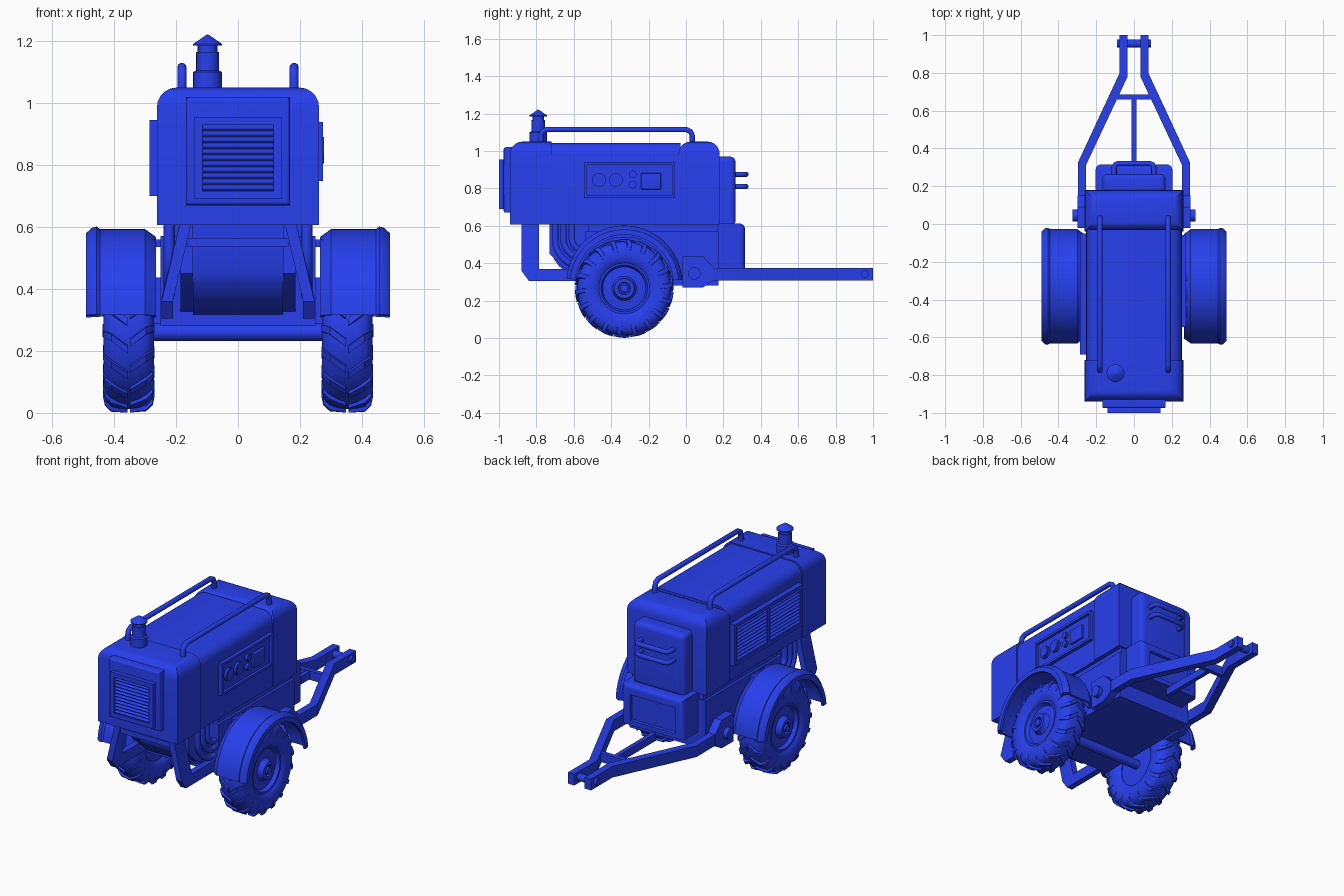
import bpy, bmesh
from math import pi, sin, cos, radians
from mathutils import Matrix, Vector

if "Cube" in bpy.data.objects:
    bpy.data.objects.remove(bpy.data.objects["Cube"])

blue = bpy.data.materials.new("blue_paint")
blue.diffuse_color = (0.02, 0.05, 0.85, 1)
blue.use_nodes = True
blue.node_tree.nodes["Principled BSDF"].inputs["Base Color"].default_value = blue.diffuse_color


def finish(name, bm, mirror=False):
    bmesh.ops.recalc_face_normals(bm, faces=bm.faces)
    me = bpy.data.meshes.new(name)
    bm.to_mesh(me)
    bm.free()
    ob = bpy.data.objects.new(name, me)
    bpy.context.collection.objects.link(ob)
    me.materials.append(blue)
    if mirror:
        ob.modifiers.new("mirror", 'MIRROR')
    return ob


def add_box(bm, c, s, tilt=0):
    m = Matrix.Translation(c) @ Matrix.Rotation(tilt, 4, 'X') @ Matrix.Diagonal((*s, 1))
    bmesh.ops.create_cube(bm, size=1, matrix=m)


def box(name, x, y, z, bevel=0, pick=None, inset=0, mirror=False):
    bm = bmesh.new()
    add_box(bm, [(a + b) / 2 for a, b in (x, y, z)], [b - a for a, b in (x, y, z)])
    if bevel:
        es = [e for e in bm.edges if not pick or pick((e.verts[0].co + e.verts[1].co) / 2)]
        bmesh.ops.bevel(bm, geom=es, offset=bevel, segments=5, profile=0.5, affect='EDGES')
    if inset:
        bm.normal_update()
        f = [max((f for f in bm.faces if f.normal.y > 0.99), key=lambda f: f.calc_area())]
        bmesh.ops.inset_individual(bm, faces=f, thickness=inset)
        bmesh.ops.inset_individual(bm, faces=f, thickness=0.004, depth=-0.015)
    return finish(name, bm, mirror)


def prism(name, pts, axis, a, b, mirror=False, shear=None):
    bm = bmesh.new()
    put = (lambda p, t: Vector((t, p[0], p[1]))) if axis == 'X' else (lambda p, t: Vector((p[0], p[1], t)))
    lo = [bm.verts.new(put(p, a)) for p in pts]
    hi = [bm.verts.new(put(p, b)) for p in pts]
    bm.faces.new(lo)
    bm.faces.new(hi)
    for i in range(len(pts)):
        j = (i + 1) % len(pts)
        bm.faces.new((lo[i], lo[j], hi[j], hi[i]))
    if shear:
        for v in bm.verts:
            v.co.x += shear(v.co)
    return finish(name, bm, mirror)


def cyl(name, r, p0, p1, seg=24, mirror=False):
    p0, p1 = Vector(p0), Vector(p1)
    d = p1 - p0
    m = Matrix.Translation((p0 + p1) / 2) @ d.to_track_quat('Z', 'Y').to_matrix().to_4x4()
    bm = bmesh.new()
    bmesh.ops.create_cone(bm, cap_ends=True, segments=seg, radius1=r, radius2=r, depth=d.length, matrix=m)
    return finish(name, bm, mirror)


def sweep(name, prof, place, a0=0, a1=2 * pi, n=48, loop=False, mirror=False):
    """Revolve (offset, radius) profile; place(offset, radius, angle) gives the point."""
    bm = bmesh.new()
    full = a1 - a0 > 6.28
    rings = [[bm.verts.new(place(t, r, a0 + (a1 - a0) * i / n)) for t, r in prof]
             for i in range(n if full else n + 1)]
    k = len(prof)
    for i in range(n):
        p, q = rings[i], rings[(i + 1) % len(rings)]
        for j in range(k if loop else k - 1):
            l = (j + 1) % k
            bm.faces.new((p[j], p[l], q[l], q[j]))
    if not full:
        bm.faces.new(rings[0])
        bm.faces.new(rings[-1])
    bmesh.ops.remove_doubles(bm, verts=bm.verts, dist=1e-5)
    return finish(name, bm, mirror)


def tube(name, pts, r):
    cu = bpy.data.curves.new(name, 'CURVE')
    cu.dimensions = '3D'
    cu.bevel_depth, cu.bevel_resolution, cu.use_fill_caps = r, 3, True
    sp = cu.splines.new('POLY')
    sp.points.add(len(pts) - 1)
    for p, c in zip(sp.points, pts):
        p.co = (*c, 1)
    sp.use_smooth = True
    cu.materials.append(blue)
    bpy.context.collection.objects.link(bpy.data.objects.new(name, cu))


def vent(name, w, h, d, border, cols, n, loc, rot):
    """Frame facing -y with columns of tilted slats, turned about z."""
    bm = bmesh.new()
    for s in (-1, 1):
        add_box(bm, (s * (w - border) / 2, -d / 2, 0), (border, d, h))
        add_box(bm, (0, -d / 2, s * (h - border) / 2), (w - 2 * border, d, border))
    add_box(bm, (0, -d * 0.15, 0), (w - 2 * border, d * 0.3, h - 2 * border))
    cw, step = (w - 2 * border) / cols, (h - 2 * border) / max(n, 1)
    for c in range(cols):
        x = (c - (cols - 1) / 2) * cw
        if c:
            add_box(bm, (x - cw / 2, -d / 2, 0), (border, d, h - 2 * border))
        for i in range(n):
            add_box(bm, (x, -d * 0.55, (i - (n - 1) / 2) * step), (cw, d * 0.75, step * 0.3), radians(35))
    ob = finish(name, bm)
    ob.location, ob.rotation_euler.z = loc, rot
    return ob


# Housing: two end caps around a slightly inset middle
box("housing_front_cap", (-.262, .262), (-.94, -.72), (.607, 1.05), .065, lambda m: m.z > 1.04 and m.y < -.73)
box("housing_rear_cap", (-.262, .262), (-.04, .18), (.607, 1.05), .065, lambda m: m.z > 1.04 and m.y > -.05)
box("housing_middle", (-.254, .254), (-.73, -.03), (.607, 1.043), .065,
    lambda m: m.z > 1.04 and abs(m.x) > .2)

# Front grille
box("grille_plate", (-.168, .168), (-.975, -.92), (.67, 1.02), .012, lambda m: m.y < -.97)
vent("front_grille", .28, .265, .03, .026, 1, 11, (0, -.97, .823), 0)

# Left side louvres and right side control panel
vent("side_louvres", .64, .245, .034, .02, 2, 10, (-.251, -.37, .822), -pi / 2)
vent("control_panel", .485, .19, .022, .014, 1, 0, (.253, -.302, .843), pi / 2)
for i, (y, z, r) in enumerate([(-.465, .845, .037), (-.375, .845, .037), (-.285, .875, .02), (-.285, .82, .02)]):
    cyl(f"gauge_{i}", r, (.25, y, z), (.274, y, z))
    cyl(f"gauge_face_{i}", r * .8, (.25, y, z), (.277, y, z))
box("switch_box", (.25, .273), (-.24, -.135), (.795, .882), .004)

# Exhaust stack with rain cap, and roof rails
up = lambda t, r, a: (-.098 + r * cos(a), -.79 + r * sin(a), t)
sweep("exhaust_stack", [(1.02, 0), (1.02, .047), (1.1, .047), (1.105, .037), (1.165, .037), (1.165, .032),
                        (1.185, .032), (1.185, .047), (1.19, .047), (1.22, .004), (1.221, 0)], up, n=24)
for s in (-1, 1):
    tube("roof_rail", [(s * .181, y, z) for y, z in [
        (-.775, 1.03), (-.775, 1.08), (-.768, 1.102), (-.745, 1.115), (0, 1.115), (.024, 1.104),
        (.034, 1.08), (.034, 1.03)]], .015)

# Rear boxes and handles
rear = lambda m: m.y > .25 or m.z > .96
box("rear_upper_box", (-.168, .168), (.15, .265), (.6, .97), .03, rear)
box("rear_lower_box", (-.203, .203), (.1, .315), (.375, .612), .028, lambda m: m.y > .3 and m.z > .38, inset=.04)
for z in (.81, .875):
    tube("rear_handle", [(x, y, z) for x, y in [
        (-.105, .25), (-.105, .3), (-.098, .315), (-.08, .321), (.08, .321), (.098, .315), (.105, .3), (.105, .25)]],
        .014)

# Chassis, engine block and hoses
box("chassis", (-.25, .25), (-.54, .175), (.282, .57))
box("chassis_top", (-.235, .235), (-.52, .17), (.56, .615))
prism("engine_block", [(-.72, .615), (-.72, .45), (-.705, .42), (-.68, .385), (-.64, .35), (-.58, .325),
                       (-.5, .31), (-.5, .615)], 'X', -.145, .145)
prism("engine_side", [(-.73, .615), (-.73, .45), (-.65, .375), (-.5, .31), (-.5, .615)], 'X', .145, .185, True)
for s in (-1, 1):
    for i in range(3):
        r = .15 - i * .045
        tube("hose", [(s * .222, -.7 + i * .045, .62)] +
             [(s * .222, -.55 - r * cos(a), .53 - r * sin(a)) for a in [k * pi / 16 for k in range(9)]] +
             [(s * .222, -.5, .53 - r)], .018)

# Front support legs, splayed outward
prism("front_leg", [(-.88, .615), (-.88, .36), (-.84, .305), (-.52, .305), (-.52, .37), (-.785, .37), (-.785, .615)],
      'X', .15, .187, True, lambda c: min(.06, max(0, (.6 - c.z) * .27)))
box("front_leg_crossbar", (-.165, .165), (-.87, -.83), (.535, .565))

# Axle and wheels
WX, WY, WZ = .3525, -.33, .265
cyl("axle", .028, (-.3, WY, .26), (.3, WY, .26))
wheel = lambda t, r, a: (WX + t, WY + r * cos(a), WZ + r * sin(a))
sweep("tyre", [(-.06, .13), (-.075, .145), (-.082, .175), (-.082, .205), (-.074, .23), (-.058, .246), (-.03, .252),
               (.03, .252), (.058, .246), (.074, .23), (.082, .205), (.082, .175), (.075, .145), (.06, .13)],
      wheel, loop=True, mirror=True)
sweep("wheel_hub", [(-.055, 0), (-.055, .137), (.066, .137), (.066, .125), (.045, .115), (.05, .065), (.06, .057),
                    (.082, .053), (.082, .033), (.065, .03), (.065, .022), (.085, .02), (.085, 0)],
      wheel, mirror=True)
bm = bmesh.new()
for side in (-1, 1):
    for i in range(18):
        a = 2 * pi * (i + (side > 0) * .25) / 18
        rows = []
        for t, r, da in [(.004, .264, .15), (.056, .262, 0), (.077, .242, -.03), (.083, .215, -.03)]:
            rows.append([bm.verts.new(wheel(side * t, r + dr, a + da + w))
                         for dr, w in ((-.025, -.055), (0, -.045), (0, .045), (-.025, .055))])
        for p, q in zip(rows, rows[1:]):
            for j in range(4):
                bm.faces.new((p[j], p[(j + 1) % 4], q[(j + 1) % 4], q[j]))
        bm.faces.new(rows[0])
        bm.faces.new(rows[-1])
finish("tyre_treads", bm, True)

# Fenders and their mounts
sweep("fender", [(.265, .25), (.265, .278), (.3, .303), (.445, .303), (.456, .311), (.47, .308), (.49, .29),
                 (.49, .262), (.475, .262), (.472, .28), (.445, .29), (.305, .29), (.28, .27), (.28, .25)],
      lambda t, r, a: (t, WY + r * cos(a), .29 + r * sin(a)), radians(4), radians(175), 32, True, True)
box("fender_mount", (.24, .285), (-.42, -.24), (.535, .56), mirror=True)

# Tow frame with pivots, crossbar and hitch pin
prism("tow_arm", [(.297, 0), (.297, .325), (.076, .8), (.076, 1), (.034, 1), (.034, .78), (.255, .31), (.255, 0)],
      'Z', .308, .375, True)
prism("tow_bracket", [(-.02, .27), (.09, .27), (.15, .308), (.15, .375), (.09, .437), (-.02, .437)],
      'X', .245, .298, True)
cyl("tow_pivot", .033, (.24, .045, .345), (.325, .045, .345), mirror=True)
box("tow_crossbar", (-.105, .105), (.658, .685), (.315, .368))
box("tow_centre_bar", (-.013, .013), (.3, .665), (.32, .365))
cyl("hitch_pin", .021, (-.09, .955, .342), (.09, .955, .342))

# Smooth shading with sharp edges kept
for ob in bpy.context.scene.objects:
    if ob.type == 'MESH':
        ob.select_set(True)
        bpy.context.view_layer.objects.active = ob
bpy.ops.object.shade_smooth_by_angle(angle=radians(35))
